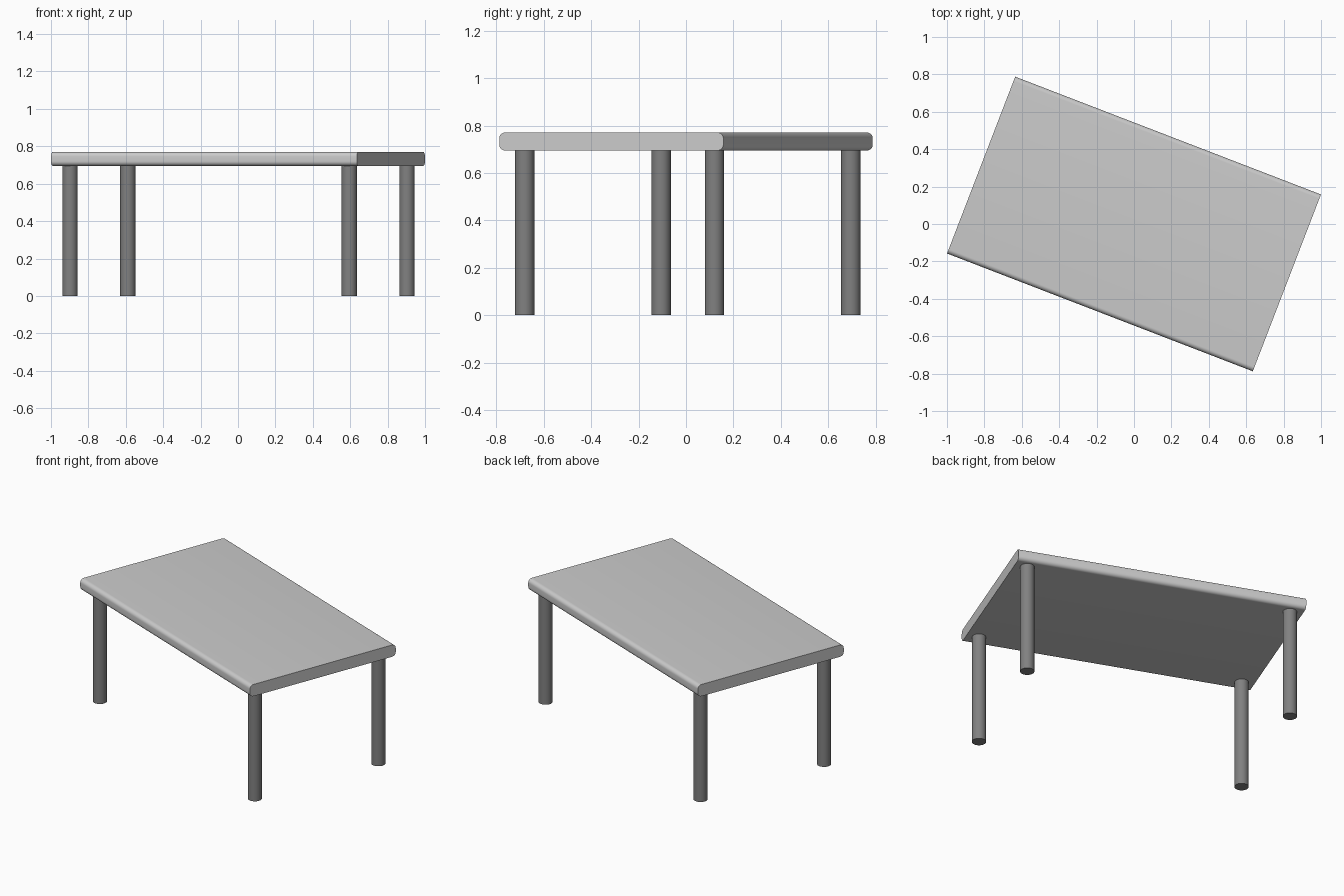
import bpy, math
from mathutils import Matrix

if "Cube" in bpy.data.objects:
    bpy.data.objects.remove(bpy.data.objects["Cube"])

TURN = Matrix.Rotation(math.radians(-21.07), 4, 'Z')
LENGTH, WIDTH, LOW, HIGH = 1.752, 1.013, 0.695, 0.77
EDGE = 0.025


def material(name, grey):
    m = bpy.data.materials.new(name)
    m.diffuse_color = (grey, grey, grey, 1)
    m.use_nodes = True
    m.node_tree.nodes["Principled BSDF"].inputs["Base Color"].default_value = m.diffuse_color
    return m


def finish(obj, mat):
    obj.data.materials.append(mat)
    bpy.ops.object.select_all(action='DESELECT')
    obj.select_set(True)
    bpy.context.view_layer.objects.active = obj
    bpy.ops.object.shade_smooth_by_angle(angle=math.radians(35))


light_grey = material("light grey", 0.60)
dark_grey = material("dark grey", 0.22)

# Tabletop: rounded cross-section extruded along the length, square-cut ends
profile = []
for k, (sy, sz) in enumerate([(1, 1), (-1, 1), (-1, -1), (1, -1)]):
    cy = sy * (WIDTH / 2 - EDGE)
    cz = (LOW + HIGH) / 2 + sz * ((HIGH - LOW) / 2 - EDGE)
    for i in range(9):
        a = math.pi / 2 * (k + i / 8)
        profile.append((cy + EDGE * math.cos(a), cz + EDGE * math.sin(a)))
n = len(profile)
verts = [(x, y, z) for x in (-LENGTH / 2, LENGTH / 2) for y, z in profile]
faces = [(i, (i + 1) % n, n + (i + 1) % n, n + i) for i in range(n)]
faces = [f[::-1] for f in faces] + [tuple(range(n))[::-1], tuple(range(n, 2 * n))]
mesh = bpy.data.meshes.new("tabletop")
mesh.from_pydata(verts, [], faces)
# Keep every face pointing outwards
import bmesh
bm = bmesh.new()
bm.from_mesh(mesh)
bmesh.ops.recalc_face_normals(bm, faces=bm.faces)
bm.to_mesh(mesh)
bm.free()
mesh.transform(TURN)
top = bpy.data.objects.new("tabletop", mesh)
bpy.context.collection.objects.link(top)
finish(top, light_grey)

# Four round legs
for sx, side in ((-1, "left"), (1, "right")):
    for sy, end in ((-1, "front"), (1, "back")):
        p = TURN @ Matrix.Translation((sx * 0.80, sy * 0.429 + 0.008, LOW / 2))
        bpy.ops.mesh.primitive_cylinder_add(vertices=48, radius=0.041, depth=LOW,
                                            location=p.translation)
        leg = bpy.context.object
        leg.name = f"{end}_{side}_leg"
        finish(leg, dark_grey)
